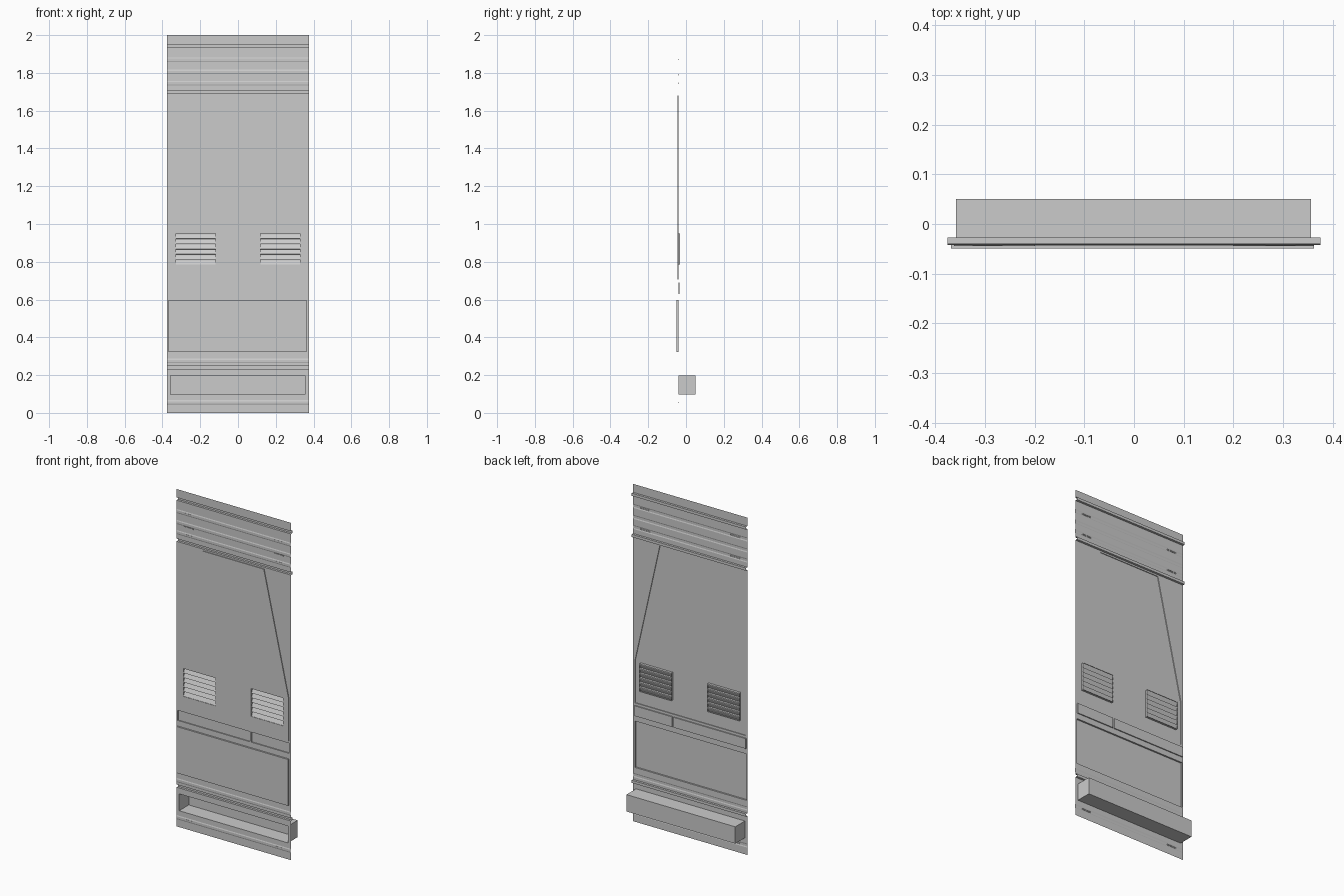
import bpy, bmesh

if "Cube" in bpy.data.objects:
    bpy.data.objects.remove(bpy.data.objects["Cube"])

W = 0.375        # half width of the wall panel
BASE = -0.040    # sheet plane
RAISED = -0.0445  # raised upper plate plane


def finish(name, faces):
    """Make one object from a list of faces (each a list of points)."""
    bm = bmesh.new()
    for f in faces:
        bm.faces.new([bm.verts.new(p) for p in f])
    bmesh.ops.remove_doubles(bm, verts=bm.verts, dist=1e-5)
    bmesh.ops.recalc_face_normals(bm, faces=bm.faces)
    # sheet faces look towards the front
    if sum(f.normal.y * f.calc_area() for f in bm.faces) > 0:
        bmesh.ops.reverse_faces(bm, faces=bm.faces)
    me = bpy.data.meshes.new(name)
    bm.to_mesh(me)
    bm.free()
    ob = bpy.data.objects.new(name, me)
    bpy.context.collection.objects.link(ob)
    return ob


def strip(x0, x1, profile):
    """Extrude a (y, z) profile across x."""
    return [[(x0, a[0], a[1]), (x1, a[0], a[1]), (x1, b[0], b[1]), (x0, b[0], b[1])]
            for a, b in zip(profile, profile[1:])]


def sheet(x0, x1, z0, z1, y, holes=()):
    """Flat sheet with rectangular holes (hx0, hx1, hz0, hz1)."""
    xs = sorted({x0, x1, *[v for h in holes for v in h[:2]]})
    zs = sorted({z0, z1, *[v for h in holes for v in h[2:4]]})
    out = []
    for a, b in zip(xs, xs[1:]):
        for c, d in zip(zs, zs[1:]):
            mx, mz = (a + b) / 2, (c + d) / 2
            if not any(h[0] < mx < h[1] and h[2] < mz < h[3] for h in holes):
                out.append([(a, y, c), (b, y, c), (b, y, d), (a, y, d)])
    return out


def walls(outline, y0, y1):
    """Side walls joining an (x, z) outline at two depths."""
    return [[(a[0], y0, a[1]), (b[0], y0, b[1]), (b[0], y1, b[1]), (a[0], y1, a[1])]
            for a, b in zip(outline, outline[1:] + outline[:1])]


def rect(h):
    return [(h[0], h[2]), (h[1], h[2]), (h[1], h[3]), (h[0], h[3])]


def pan(h, y0, y1):
    """Pressed rectangle: recessed or raised tray."""
    return walls(rect(h), y0, y1) + sheet(*h, y1)


def channel(z, half=0.008, back=-0.027):
    """Profile points of a deep horizontal channel."""
    return [(BASE, z - half), (back, z - half), (back, z + half), (BASE, z + half)]


def bead(z, half=0.012, depth=0.002):
    """Profile points of a shallow pressed bead."""
    return [(BASE, z - half), (BASE - depth, z - half / 2),
            (BASE - depth, z + half / 2), (BASE, z + half)]


# Upper ribbed band with two channels
prof = ([(BASE, 1.685)] + channel(1.698) + bead(1.745) + bead(1.805)
        + bead(1.87) + channel(1.942) + [(BASE, 2.0)])
finish("upper_band", strip(-W, W, prof))

# Raised tapered plate with vent openings
inner = [(-.362, .705), (.362, .705), (.362, .96), (.2, 1.68), (-.2, 1.68), (-.362, .96)]
outer = [(-W, .70), (W, .70), (W, .96), (W, 1.685), (-W, 1.685), (-W, .96)]
faces = []
for i in range(6):
    j = (i + 1) % 6
    faces.append([(p[0], BASE, p[1]) for p in (outer[i], outer[j], inner[j], inner[i])])
vents = [(-.328, -.118, .785, .95), (.118, .328, .785, .95)]
faces += walls(inner, BASE, RAISED)
faces += sheet(-.362, .362, .705, .96, RAISED, vents)
faces.append([(p[0], RAISED, p[1]) for p in inner[2:]])
finish("tapered_plate", faces)

# Louvred vents
for side, v in zip(("left", "right"), vents):
    n = 6
    step = (v[3] - v[2]) / n
    teeth = []
    for i in range(n):
        z = v[2] + i * step
        teeth += [(-0.042, z), (-0.032, z + step * 0.8), (-0.032, z + step * 0.95)]
    teeth.append((-0.042, v[3]))
    finish("vent_frame_" + side, walls(rect(v), RAISED, -0.032))
    finish("vent_louvres_" + side, strip(v[0], v[1], teeth))

# Middle band: two narrow trays and a large raised cover
trays = [(-.368, .106, .63, .69), (.116, .362, .63, .69)]
cover = (-.368, .362, .322, .597)
faces = sheet(-W, W, .31, .70, BASE, trays + [cover])
for t in trays:
    faces += pan(t, BASE, -0.034)
faces += pan(cover, BASE, -0.0495)
finish("middle_band", faces)

# Lower band with a bead and a channel
prof = [(BASE, .205)] + channel(.24) + bead(.275) + [(BASE, .31)]
finish("lower_band", strip(-W, W, prof))

# Deep storage trough
bay = (-.358, .356, .097, .197)
finish("storage_trough", sheet(-W, W, .085, .205, BASE, [bay]) + pan(bay, BASE, 0.05))

# Foot strip
finish("foot_strip", strip(-W, W, [(BASE, 0)] + bead(.055) + [(BASE, .085)]))

# Small slot bars near both edges
for k, z in enumerate((1.745, 1.79, 1.87, .055)):
    for side, s in (("left", -1), ("right", 1)):
        a, b = sorted((s * .265, s * .325))
        finish(f"slot_bar_{side}_{k}", pan((a, b, z - .003, z + .003), BASE, -0.043))
